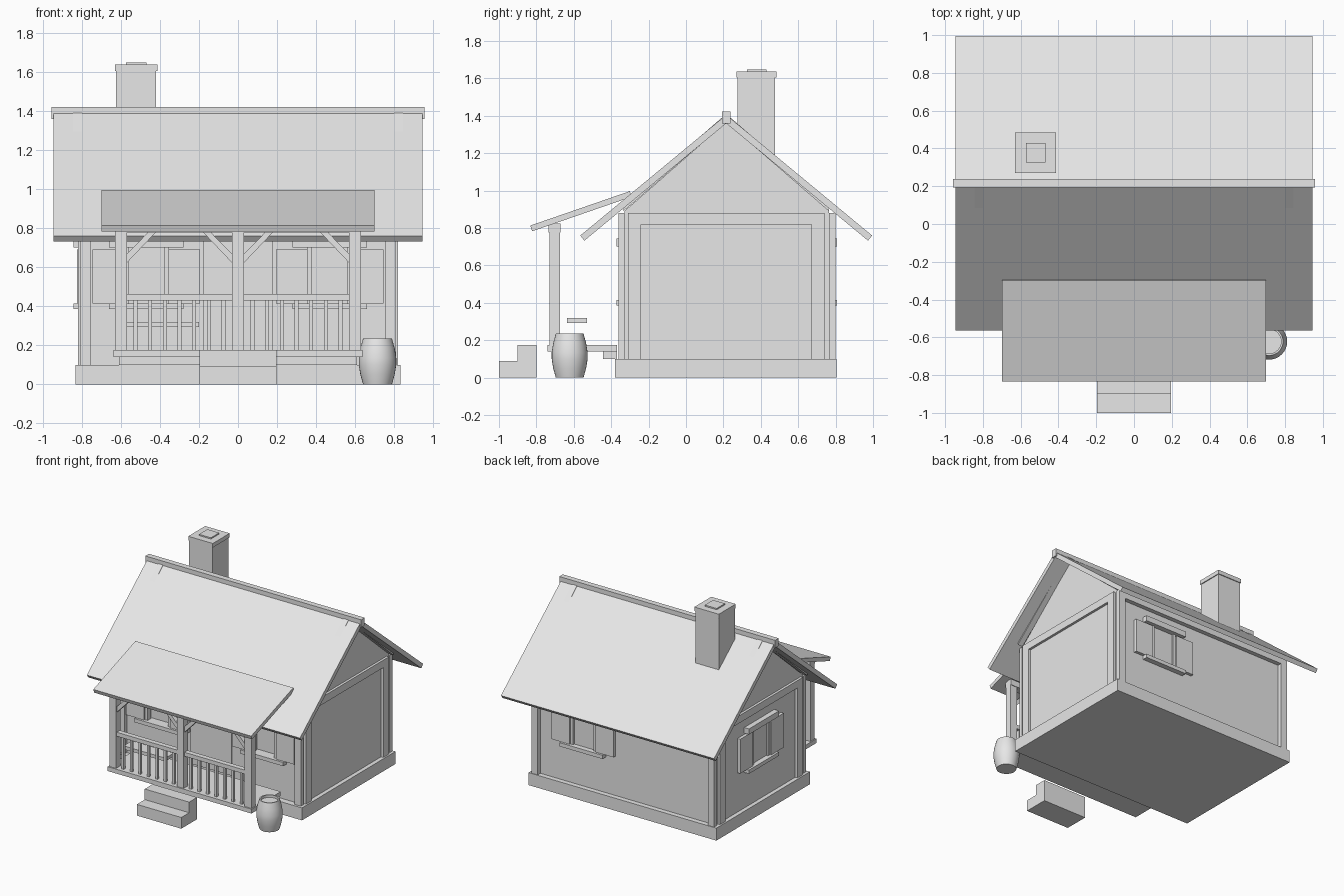
import bpy, bmesh, math
from mathutils import Matrix, Vector

cube = bpy.data.objects.get("Cube")
if cube:
    bpy.data.objects.remove(cube, do_unlink=True)

GREY = (0.8, 0.8, 0.8, 1.0)
mat = bpy.data.materials.new("plain grey")
mat.use_nodes = True
mat.diffuse_color = GREY
mat.node_tree.nodes["Principled BSDF"].inputs["Base Color"].default_value = GREY


def finish(name, bm):
    bmesh.ops.recalc_face_normals(bm, faces=bm.faces)
    mesh = bpy.data.meshes.new(name)
    bm.to_mesh(mesh)
    bm.free()
    mesh.materials.append(mat)
    ob = bpy.data.objects.new(name, mesh)
    bpy.context.collection.objects.link(ob)
    return ob


def box(name, x, y, z, place=None):
    """Box from (low, high) pairs, optionally moved by a matrix."""
    bm = bmesh.new()
    bmesh.ops.create_cube(bm, size=1)
    for v in bm.verts:
        v.co = Vector([lo + (c + 0.5) * (hi - lo) for c, (lo, hi) in zip(v.co, (x, y, z))])
    if place:
        bm.transform(place)
    return finish(name, bm)


def prism(name, profile, lo, hi, axis="x"):
    """Extrude a profile along x (points are y, z) or along y (points are x, z)."""
    bm = bmesh.new()
    points = [(lo, a, b) if axis == "x" else (a, lo, b) for a, b in profile]
    face = bm.faces.new([bm.verts.new(p) for p in points])
    moved = bmesh.ops.extrude_face_region(bm, geom=[face])["geom"]
    step = Vector((hi - lo, 0, 0) if axis == "x" else (0, hi - lo, 0))
    bmesh.ops.translate(bm, vec=step, verts=[g for g in moved if isinstance(g, bmesh.types.BMVert)])
    return finish(name, bm)


RIDGE = 0.215


def chevron(name, lo, hi, half, apex, slope, drop, inset):
    """Two sloping slabs that meet above the ridge line."""
    low = half - inset
    outer = [(-half, apex - half * slope), (0, apex), (half, apex - half * slope)]
    inner = [(low, apex - drop - low * slope), (0, apex - drop), (-low, apex - drop - low * slope)]
    return prism(name, [(RIDGE + y, z) for y, z in outer + inner], lo, hi)


# Foundation and main walls with gables
WALL_X, FRONT, BACK = 0.80, -0.33, 0.765
box("foundation", (-0.833, 0.833), (-0.38, 0.805), (0, 0.1))
walls = prism("walls", [(FRONT, 0.1), (BACK, 0.1), (BACK, 0.89), (RIDGE, 1.365), (FRONT, 0.89)],
              -WALL_X, WALL_X)

# Timber frame: posts and top beams on every wall
for side, sx in (("left", 1), ("right", -1)):
    for end, y in (("front", (-0.36, FRONT)), ("back", (BACK, 0.80))):
        box(f"{end}_{side}_post", sorted((sx * 0.755, sx * 0.81)), y, (0.1, 0.88))
    face = sorted((sx * WALL_X, sx * 0.82))
    box(f"{side}_side_front_post", face, (-0.31, -0.24), (0.1, 0.82))
    box(f"{side}_side_back_post", face, (0.67, 0.74), (0.1, 0.82))
    box(f"{side}_side_beam", face, (-0.31, 0.74), (0.82, 0.88))
    chevron(f"{side}_gable_rafters", *sorted((sx * WALL_X, sx * 0.845)), 0.55, 1.41, 0.865, 0.045, 0)
box("front_beam", (-0.755, 0.755), (-0.36, FRONT), (0.82, 0.88))
box("back_beam", (-0.755, 0.755), (BACK, 0.80), (0.82, 0.88))

# Main roof and ridge cap
chevron("main_roof", -0.945, 0.945, 0.78, 1.405, 0.827, 0.0455, 0.022)
box("ridge_cap", (-0.957, 0.957), (0.193, 0.238), (1.36, 1.422))

# Chimney
box("chimney", (-0.625, -0.42), (0.275, 0.477), (1.12, 1.605))
box("chimney_cap", (-0.63, -0.413), (0.27, 0.484), (1.605, 1.638))
box("chimney_flue", (-0.573, -0.468), (0.325, 0.43), (1.638, 1.648))


def window(name, x, y, angle):
    """Recessed pane, frame, sill, lintel and a pair of shutters, facing -y before turning."""
    place = Matrix.Translation((x, y, 0)) @ Matrix.Rotation(angle, 4, "Z")
    cutter = box(name + "_cutter", (-0.115, 0.115), (-0.1, 0.04), (0.415, 0.70), place)
    cutter.hide_render = True
    cutter.hide_viewport = True
    cutter.display_type = "WIRE"
    cut = walls.modifiers.new(name + "_opening", "BOOLEAN")
    cut.object = cutter
    cut.solver = "EXACT"
    box(name + "_sill", (-0.19, 0.19), (-0.042, 0.01), (0.385, 0.415), place)
    box(name + "_lintel", (-0.19, 0.19), (-0.042, 0.01), (0.70, 0.745), place)
    for s in (-1, 1):
        box(name + "_jamb", sorted((s * 0.09, s * 0.115)), (-0.015, 0.03), (0.415, 0.70), place)
        box(name + "_shutter", sorted((s * 0.115, s * 0.275)), (-0.025, 0), (0.415, 0.69), place)


window("front_left_window", 0.47, FRONT, 0)
window("front_right_window", -0.47, FRONT, 0)
window("back_window", 0.365, BACK, math.pi)
window("side_window", -WALL_X, RIDGE, -math.pi / 2)

# Door
box("door", (-0.18, 0.18), (FRONT - 0.012, FRONT), (0.17, 0.745))

# Porch floor and steps
box("porch_deck", (-0.638, 0.638), (-0.74, -0.37), (0.14, 0.175))
box("porch_joist", (-0.61, 0.61), (-0.445, -0.37), (0.10, 0.14))
prism("steps", [(-1, 0), (-0.8, 0), (-0.8, 0.175), (-0.9, 0.175), (-0.9, 0.09), (-1, 0.09)], -0.197, 0.197)

# Porch roof, beam and posts
prism("porch_roof", [(-0.833, 0.813), (-0.30, 0.997), (-0.29, 0.967), (-0.822, 0.783)], -0.70, 0.70)
box("porch_beam", (-0.63, 0.63), (-0.735, -0.67), (0.777, 0.825))
for px in (-0.6, 0, 0.6):
    box("porch_post", (px - 0.03, px + 0.03), (-0.73, -0.675), (0.175, 0.78))
    for s in (-1, 1):
        if abs(px + s * 0.3) < 0.5:
            brace = [(0.028, 0.62), (0.028, 0.665), (0.14, 0.78), (0.18, 0.78)]
            prism("porch_brace", [(px + s * a, z) for a, z in brace], -0.72, -0.685, "y")

# Railing
for s, side in ((1, "left"), (-1, "right")):
    box(f"{side}_rail", sorted((s * 0.03, s * 0.57)), (-0.722, -0.682), (0.43, 0.462))
    for i in range(7):
        bx = s * (0.075 + 0.075 * i)
        box(f"{side}_baluster", (bx - 0.01, bx + 0.01), (-0.712, -0.692), (0.175, 0.43))

# Bench plank
box("bench", (-0.57, -0.2), (-0.635, -0.53), (0.293, 0.32))

# Barrel with an inset lid
profile = [(0.074, 0), (0.088, 0.05), (0.096, 0.10), (0.096, 0.135), (0.088, 0.185),
           (0.074, 0.235), (0.064, 0.235), (0.064, 0.215)]
SIDES = 32
bm = bmesh.new()
rings = [[bm.verts.new((0.715 + r * math.cos(k * math.tau / SIDES),
                        -0.622 + r * math.sin(k * math.tau / SIDES), z)) for k in range(SIDES)]
         for r, z in profile]
for a, b in zip(rings, rings[1:]):
    for k in range(SIDES):
        n = (k + 1) % SIDES
        bm.faces.new((a[k], a[n], b[n], b[k]))
bm.faces.new(rings[0])
bm.faces.new(rings[-1])
barrel = finish("barrel", bm)
bpy.ops.object.select_all(action="DESELECT")
barrel.select_set(True)
bpy.context.view_layer.objects.active = barrel
bpy.ops.object.shade_smooth_by_angle(angle=math.radians(35))
